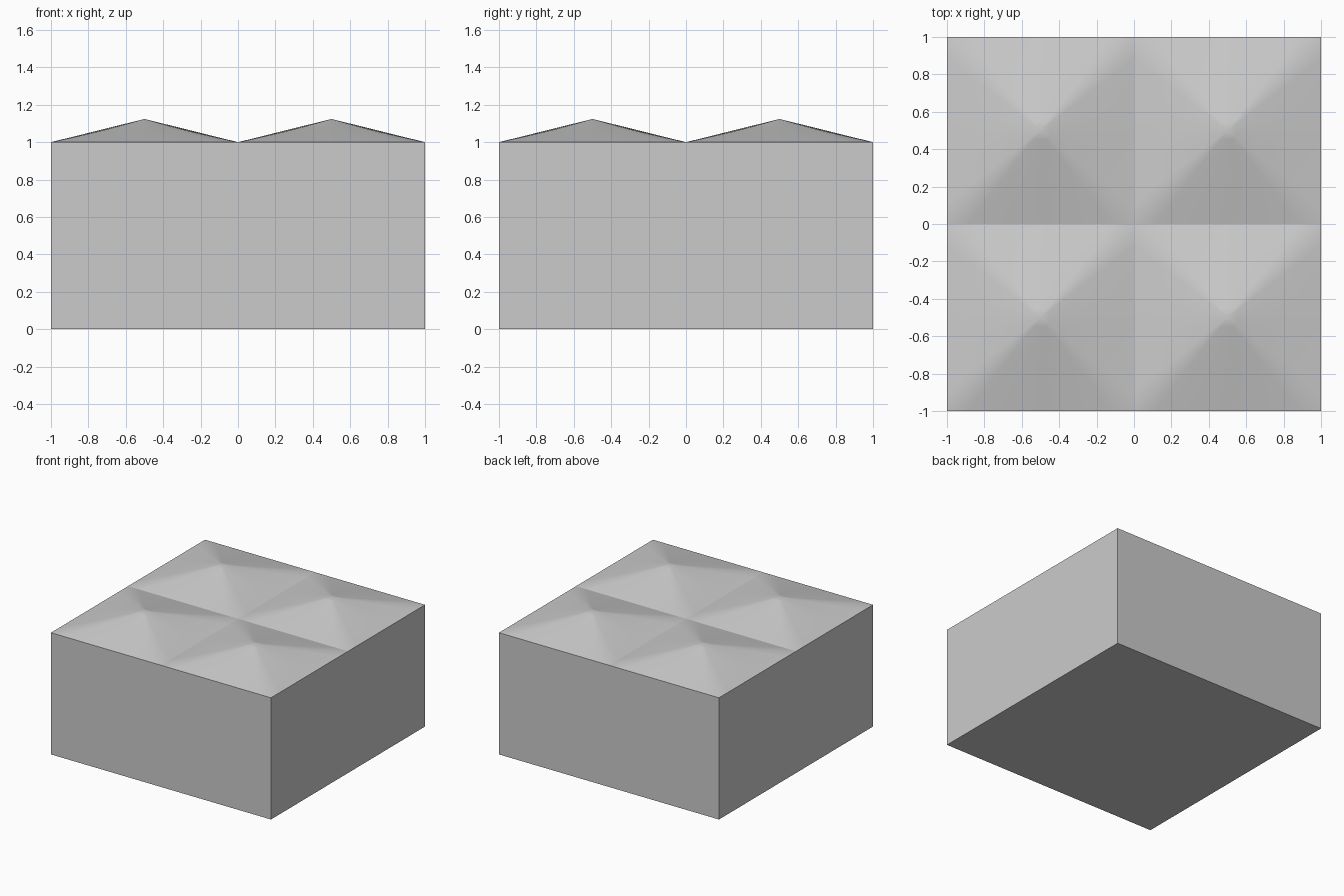
import bpy, bmesh
from math import sin, cos, pi

if "Cube" in bpy.data.objects:
    bpy.data.objects.remove(bpy.data.objects["Cube"])

SEGS, RINGS, HALF, PEAK = 48, 10, 0.5, 0.124


def make_object(name, bm):
    mesh = bpy.data.meshes.new(name)
    bm.to_mesh(mesh)
    bm.free()
    obj = bpy.data.objects.new(name, mesh)
    bpy.context.collection.objects.link(obj)
    return obj


# Block body: 2 x 2 x 1, open where the cushioned top sits
bm = bmesh.new()
bmesh.ops.create_cube(bm, size=1)
for v in bm.verts:
    v.co = (v.co.x * 2, v.co.y * 2, v.co.z + 0.5)
top = [f for f in bm.faces if f.normal.z > 0.5]
bmesh.ops.delete(bm, geom=top, context='FACES_ONLY')
make_object("block_body", bm)


# Top tile: square outline rising to a point, corners rounding off on the way up
def top_tile(name, cx, cy):
    bm = bmesh.new()
    rings = []
    for i in range(RINGS):
        s = 1 - i / RINGS
        ring = []
        for k in range(SEGS):
            a = 2 * pi * k / SEGS
            square = 1 / max(abs(cos(a)), abs(sin(a)))
            mix = 0.6 * (1 - s)
            r = HALF * s * (square * (1 - mix) + mix)
            ring.append(bm.verts.new((cx + r * cos(a), cy + r * sin(a), 1 + PEAK * (1 - s))))
        rings.append(ring)
    apex = bm.verts.new((cx, cy, 1 + PEAK))
    for k in range(SEGS):
        n = (k + 1) % SEGS
        for lo, hi in zip(rings, rings[1:]):
            bm.faces.new((lo[k], lo[n], hi[n], hi[k]))
        bm.faces.new((rings[-1][k], rings[-1][n], apex))
    for f in bm.faces:
        f.smooth = True
    make_object(name, bm)


for ix, side in ((-1, "left"), (1, "right")):
    for iy, depth in ((-1, "front"), (1, "back")):
        top_tile(f"top_tile_{depth}_{side}", ix * HALF, iy * HALF)
